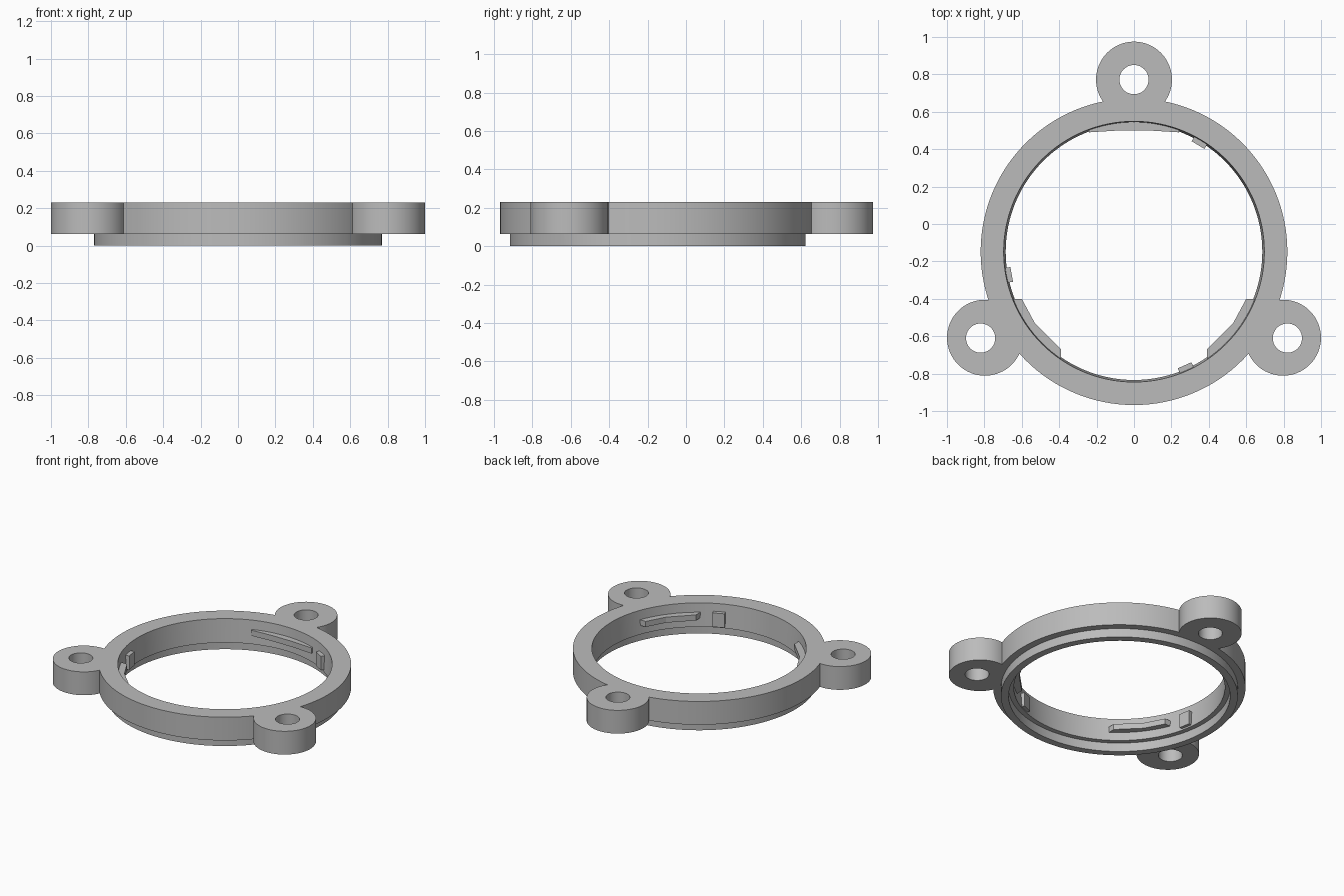
import bpy, bmesh, math
from mathutils import Matrix, Vector

cube = bpy.data.objects.get("Cube")
if cube:
    bpy.data.objects.remove(cube, do_unlink=True)

grey = bpy.data.materials.new("mid grey")
grey.use_nodes = True
colour = (0.5, 0.5, 0.5, 1)
grey.diffuse_color = colour
grey.node_tree.nodes["Principled BSDF"].inputs["Base Color"].default_value = colour

CENTRE_Y = -0.148
RING_BOTTOM, TOP = 0.063, 0.23


def add_object(name, bm):
    bmesh.ops.recalc_face_normals(bm, faces=bm.faces)
    mesh = bpy.data.meshes.new(name)
    bm.to_mesh(mesh)
    bm.free()
    mesh.materials.append(grey)
    obj = bpy.data.objects.new(name, mesh)
    bpy.context.collection.objects.link(obj)
    return obj


def lathe(name, profile, steps=128):
    """Spin a closed (radius, height) outline around the ring axis."""
    bm = bmesh.new()
    rings = []
    for i in range(steps):
        a = math.tau * i / steps
        rings.append([bm.verts.new((r * math.cos(a), CENTRE_Y + r * math.sin(a), z))
                      for r, z in profile])
    n = len(profile)
    for i in range(steps):
        here, after = rings[i], rings[(i + 1) % steps]
        for j in range(n):
            k = (j + 1) % n
            bm.faces.new((here[j], after[j], after[k], here[k]))
    return add_object(name, bm)


def prism(name, outline, z0, z1):
    """Extrude a flat outline from z0 up to z1."""
    bm = bmesh.new()
    face = bm.faces.new([bm.verts.new((x, y, z0)) for x, y in outline])
    top = bmesh.ops.extrude_face_region(bm, geom=[face])["geom"]
    bmesh.ops.translate(bm, vec=(0, 0, z1 - z0),
                        verts=[v for v in top if isinstance(v, bmesh.types.BMVert)])
    return add_object(name, bm)


def circle(x, y, r, steps=64):
    return [(x + r * math.cos(math.tau * i / steps), y + r * math.sin(math.tau * i / steps))
            for i in range(steps)]


def combine(target, tool, operation):
    mod = target.modifiers.new("combine", 'BOOLEAN')
    mod.object, mod.operation, mod.solver = tool, operation, 'EXACT'
    bpy.context.view_layer.objects.active = target
    bpy.ops.object.modifier_apply(modifier=mod.name)
    bpy.data.objects.remove(tool, do_unlink=True)


# Ring with slightly tapered bore and a thin stepped lip underneath
ring = lathe("mounting_ring", [(0.697, TOP), (0.82, TOP), (0.82, RING_BOTTOM), (0.77, RING_BOTTOM),
                               (0.77, 0), (0.72, 0), (0.72, RING_BOTTOM), (0.686, RING_BOTTOM)])

# Three screw lugs around the ring, then their holes
for degrees in (90, 210, 330):
    a = math.radians(degrees)
    x, y = 0.92 * math.cos(a), CENTRE_Y + 0.92 * math.sin(a)
    combine(ring, prism("lug", circle(x, y, 0.203), RING_BOTTOM, TOP), 'UNION')
for x, y in ((0, 0.772), (-0.82, -0.61), (0.82, -0.61)):
    combine(ring, prism("hole_cutter", circle(x, y, 0.078), -0.1, 0.4), 'DIFFERENCE')

# Thin retaining ridges inside the bore
back = [(-0.24, 0.49), (-0.08, 0.5), (0.08, 0.5), (0.24, 0.49), (0.24, 0.54), (0, 0.59), (-0.24, 0.54)]
side = [(-0.6, -0.4), (-0.53, -0.53), (-0.39, -0.67), (-0.39, -0.75), (-0.55, -0.63), (-0.68, -0.4)]
ridges = {"back_ridge": back, "right_ridge": side, "left_ridge": [(-x, y) for x, y in side]}
for name, outline in ridges.items():
    prism(name, outline, 0.125, 0.165)

# Small upright stops beside the ridges
for name, degrees in (("back_stop", 59), ("right_stop", 190.5), ("front_stop", 294)):
    turn = Matrix.Rotation(math.radians(degrees), 3, 'Z')
    corners = [turn @ Vector((r, t, 0)) for r, t in
               ((0.665, -0.04), (0.72, -0.04), (0.72, 0.04), (0.665, 0.04))]
    prism(name, [(c.x, c.y + CENTRE_Y) for c in corners], 0.075, 0.175)

# Smooth round walls, crisp edges
bpy.ops.object.select_all(action='DESELECT')
ring.select_set(True)
bpy.context.view_layer.objects.active = ring
bpy.ops.object.shade_smooth_by_angle(angle=math.radians(30))
